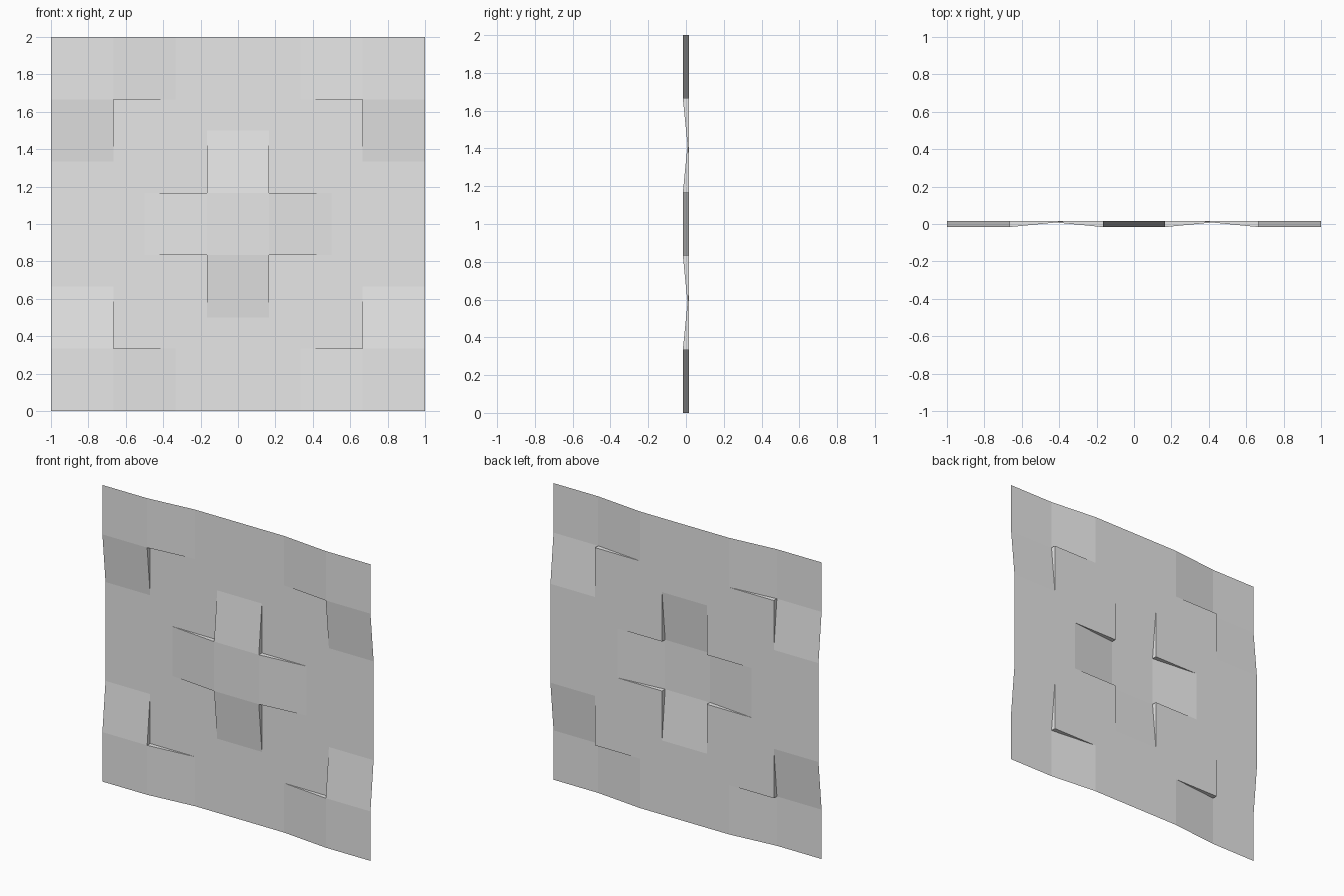
import bpy, bmesh
from mathutils import Vector

if "Cube" in bpy.data.objects:
    bpy.data.objects.remove(bpy.data.objects["Cube"])

DEPTH = 0.0165          # half the relief depth
HALF = 1 / 6            # half width of a raised pad
RAMP = 1 / 3            # length of each ramp
FRONT = Vector((0, -1, 0))
UP = Vector((0, 0, 1))
RIGHT = Vector((1, 0, 0))

grey = bpy.data.materials.new("plain_grey")
grey.use_nodes = True
grey.diffuse_color = (0.8, 0.8, 0.8, 1)
grey.node_tree.nodes["Principled BSDF"].inputs["Base Color"].default_value = (0.8, 0.8, 0.8, 1)


def finish(bm, name):
    mesh = bpy.data.meshes.new(name)
    bm.to_mesh(mesh)
    bm.free()
    mesh.materials.append(grey)
    obj = bpy.data.objects.new(name, mesh)
    bpy.context.collection.objects.link(obj)
    return obj


def add_face(bm, points, facing):
    face = bm.faces.new([bm.verts.new(p) for p in points])
    face.normal_update()
    if face.normal.dot(facing) < 0:
        face.normal_flip()


def raised_pad(name, centre, arms, walls):
    """Square pad in front of the sheet, with ramps along arms and side walls."""
    bm = bmesh.new()
    high = centre + FRONT * DEPTH
    low = centre - FRONT * DEPTH
    a, b = RIGHT * HALF, UP * HALF
    add_face(bm, [high - a - b, high + a - b, high + a + b, high - a + b], FRONT)
    for arm in arms:
        side = (UP if arm.x else RIGHT) * HALF
        start, end = arm * HALF, arm * (HALF + RAMP)
        add_face(bm, [high + start - side, high + start + side,
                      low + end + side, low + end - side], FRONT)
        # Triangular walls closing the slit beside the ramp
        for s in (side, -side):
            if any(s.dot(w) > 0 for w in walls):
                add_face(bm, [high + start + s, low + end + s, low + start + s], s)
    bmesh.ops.remove_doubles(bm, verts=bm.verts, dist=0.0001)
    return finish(bm, name)


def covered(x, z):
    """True where a raised pad or ramp replaces the flat sheet."""
    x, z = abs(x), abs(z)
    near, far = sorted((x, z))
    centre = near < HALF and far < HALF + RAMP
    corner = far > 1 - 2 * HALF and near > 1 - 2 * HALF - RAMP
    return centre or corner


# Flat sheet with openings for the raised parts
bm = bmesh.new()
cells = 12
step = 2 / cells
for i in range(cells):
    for j in range(cells):
        x, z = -1 + i * step, -1 + j * step
        if not covered(x + step / 2, z + step / 2):
            add_face(bm, [(x, DEPTH, z + 1), (x + step, DEPTH, z + 1),
                          (x + step, DEPTH, z + step + 1), (x, DEPTH, z + step + 1)], FRONT)
bmesh.ops.remove_doubles(bm, verts=bm.verts, dist=0.0001)
finish(bm, "flat_sheet")

# Raised cross in the middle
all_arms = [RIGHT, -RIGHT, UP, -UP]
raised_pad("centre_pad", UP.copy(), all_arms, all_arms)

# Raised corners, with ramps running inward along the borders
for sx, side_name in ((1, "left"), (-1, "right")):
    for sz, level in ((1, "upper"), (-1, "lower")):
        centre = RIGHT * sx * (1 - HALF) + UP * (1 + sz * (1 - HALF))
        inward = [RIGHT * -sx, UP * -sz]
        raised_pad(f"{level}_{side_name}_corner_pad", centre, inward, inward)
